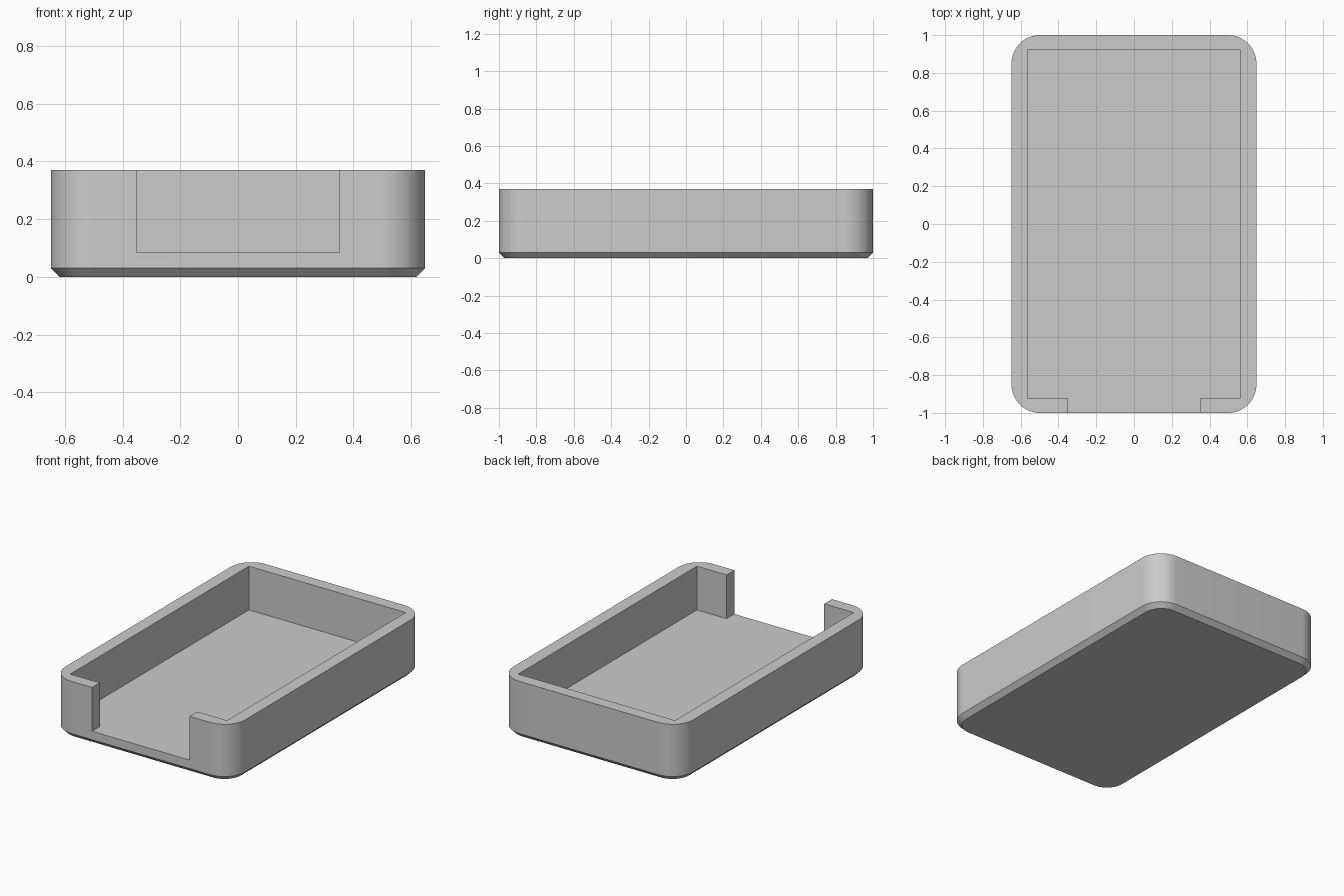
import bpy, bmesh, math

cube = bpy.data.objects.get("Cube")
if cube:
    bpy.data.objects.remove(cube, do_unlink=True)

HALF_X, HALF_Y, HEIGHT = 0.648, 1.0, 0.37
RADIUS, CHAMFER, ARC_STEPS = 0.15, 0.03, 16
FLOOR_Z, IN_X, IN_Y, NOTCH_X = 0.085, 0.565, 0.92, 0.352

grey = bpy.data.materials.new("light_grey")
grey.use_nodes = True
colour = (0.6, 0.6, 0.6, 1)
grey.diffuse_color = colour
grey.node_tree.nodes["Principled BSDF"].inputs["Base Color"].default_value = colour


def rounded_outline(inset):
    """Rounded rectangle, counter-clockwise, pulled in by inset."""
    r = RADIUS - inset
    points = []
    for corner, (sx, sy) in enumerate([(1, 1), (-1, 1), (-1, -1), (1, -1)]):
        for i in range(ARC_STEPS + 1):
            a = math.pi / 2 * (corner + i / ARC_STEPS)
            points.append((sx * (HALF_X - RADIUS) + r * math.cos(a),
                           sy * (HALF_Y - RADIUS) + r * math.sin(a)))
    return points


def loft(name, sections):
    """Closed solid through a stack of (outline, z) sections."""
    bm = bmesh.new()
    rings = [[bm.verts.new((x, y, z)) for x, y in outline] for outline, z in sections]
    for low, high in zip(rings, rings[1:]):
        for i in range(len(low)):
            j = (i + 1) % len(low)
            bm.faces.new((low[i], low[j], high[j], high[i]))
    bm.faces.new(rings[0][::-1])
    bm.faces.new(rings[-1])
    mesh = bpy.data.meshes.new(name)
    bm.to_mesh(mesh)
    bm.free()
    mesh.materials.append(grey)
    obj = bpy.data.objects.new(name, mesh)
    bpy.context.collection.objects.link(obj)
    return obj


# Outer block with rounded corners and a chamfered bottom edge
tray = loft("tray", [(rounded_outline(CHAMFER), 0),
                     (rounded_outline(0), CHAMFER),
                     (rounded_outline(0), HEIGHT)])

# Pocket with an opening through the front wall, on one shared floor
right_side = [(NOTCH_X, -HALF_Y - 0.1), (NOTCH_X, -IN_Y), (IN_X, -IN_Y), (IN_X, IN_Y)]
pocket = right_side + [(-x, y) for x, y in reversed(right_side)]
cutter = loft("pocket_cutter", [(pocket, FLOOR_Z), (pocket, HEIGHT + 0.1)])
cutter.hide_render = True

cut = tray.modifiers.new("pocket", 'BOOLEAN')
cut.operation = 'DIFFERENCE'
cut.solver = 'EXACT'
cut.object = cutter

bpy.ops.object.select_all(action='DESELECT')
tray.select_set(True)
bpy.context.view_layer.objects.active = tray
bpy.ops.object.modifier_apply(modifier=cut.name)
bpy.data.objects.remove(cutter, do_unlink=True)

# Smooth round corners, crisp edges elsewhere
bpy.ops.object.shade_smooth_by_angle(angle=math.radians(30))
